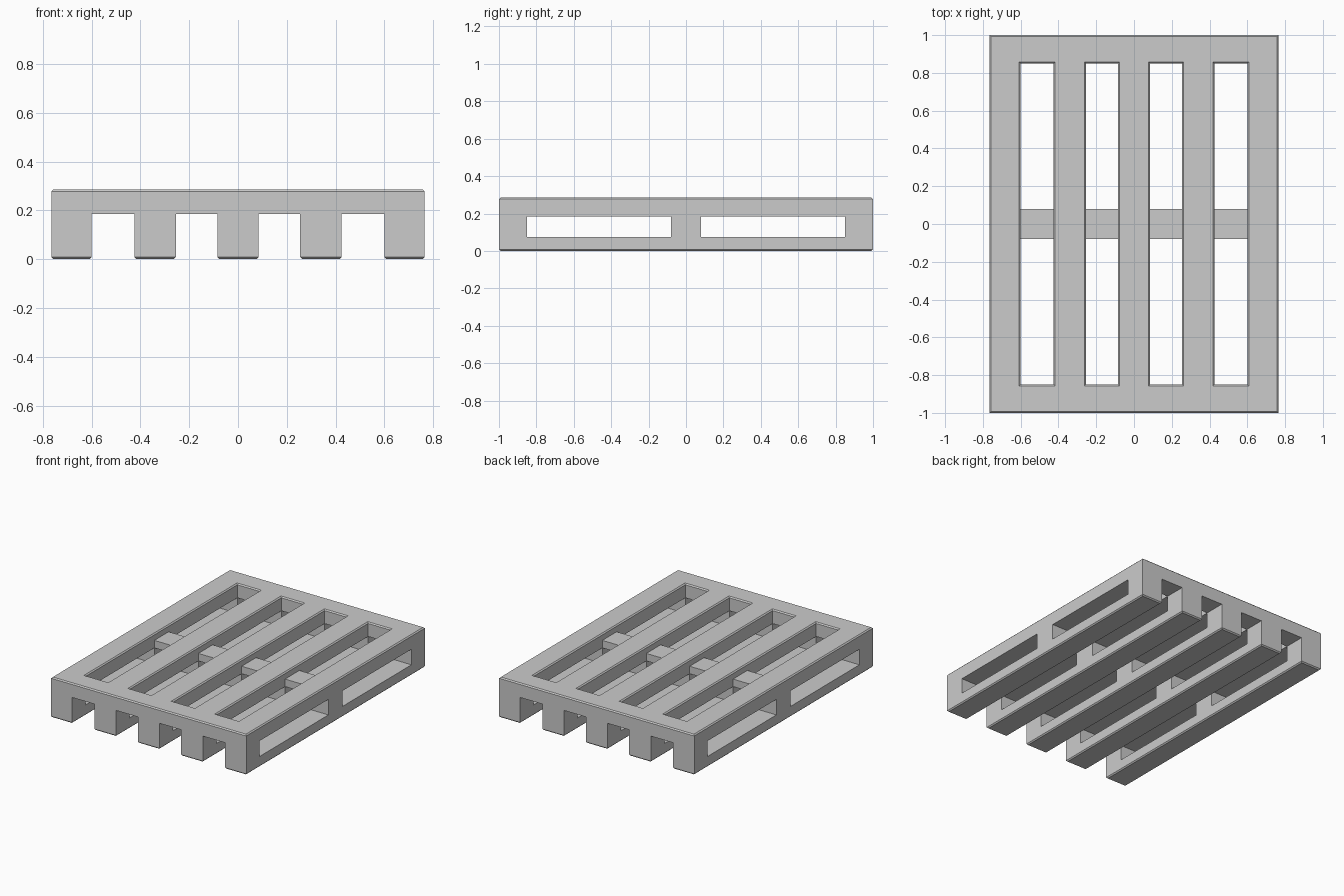
import bpy, bmesh

if "Cube" in bpy.data.objects:
    bpy.data.objects.remove(bpy.data.objects["Cube"])

# Grid lines that separate runners, slots, end boards and layers
XS = [-0.765, -0.60, -0.425, -0.255, -0.085, 0.085, 0.255, 0.425, 0.60, 0.765]
YS = [-1.0, -0.85, -0.08, 0.08, 0.85, 1.0]
ZS = [0.0, 0.075, 0.185, 0.238, 0.285]
SIZE = (len(XS) - 1, len(YS) - 1, len(ZS) - 1)
BEVEL = 0.008


def solid(i, j, k):
    """True where the pallet has wood in grid cell i, j, k."""
    if any(not 0 <= c < n for c, n in zip((i, j, k), SIZE)):
        return False
    beam = i % 2 == 0          # five lengthwise beams
    end, middle = j in (0, 4), j == 2
    if k == 0:                 # bottom runners
        return beam
    if k == 1:                 # spacer blocks
        return beam and (end or middle)
    if k == 2:                 # slats, end boards and low middle crossbar
        return beam or end or middle
    return beam or end         # top deck


bm = bmesh.new()
verts = {}


def vert(key):
    if key not in verts:
        verts[key] = bm.verts.new((XS[key[0]], YS[key[1]], ZS[key[2]]))
    return verts[key]


# Skin every wood cell that touches air
for i in range(SIZE[0]):
    for j in range(SIZE[1]):
        for k in range(SIZE[2]):
            if not solid(i, j, k):
                continue
            for axis in range(3):
                for side in (0, 1):
                    near = [i, j, k]
                    near[axis] += 2 * side - 1
                    if solid(*near):
                        continue
                    u, v = (axis + 1) % 3, (axis + 2) % 3
                    ring = []
                    for du, dv in ((0, 0), (1, 0), (1, 1), (0, 1)):
                        c = [i, j, k]
                        c[axis] += side
                        c[u] += du
                        c[v] += dv
                        ring.append(vert(tuple(c)))
                    bm.faces.new(ring if side else ring[::-1])

# Small chamfer around the deck surface and the feet
bm.normal_update()
rim = [e for e in bm.edges
       if len(e.link_faces) == 2 and e.calc_face_angle() > 1.0
       and any(all(abs(v.co.z - z) < 1e-5 for v in e.verts) for z in (ZS[0], ZS[-1]))]
bmesh.ops.bevel(bm, geom=rim, offset=BEVEL, offset_type='OFFSET', segments=1,
                profile=0.5, affect='EDGES', clamp_overlap=True)
bmesh.ops.recalc_face_normals(bm, faces=bm.faces)

mesh = bpy.data.meshes.new("pallet")
bm.to_mesh(mesh)
bm.free()
bpy.context.collection.objects.link(bpy.data.objects.new("pallet", mesh))
